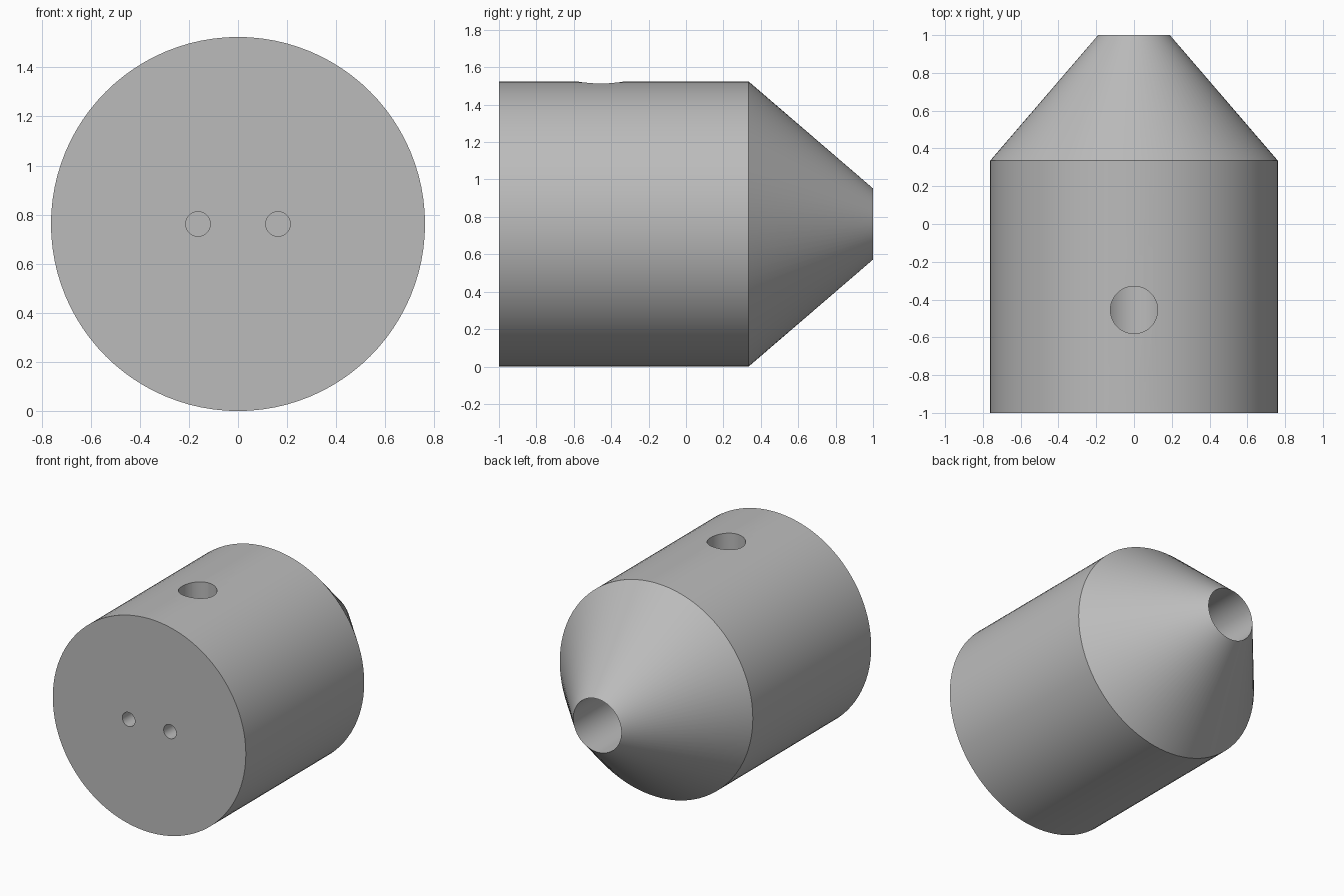
import bpy, bmesh, math
from mathutils import Matrix, Vector

cube = bpy.data.objects.get("Cube")
if cube:
    bpy.data.objects.remove(cube, do_unlink=True)

RADIUS = 0.762
BORE = 0.19
SEGMENTS = 96

grey = bpy.data.materials.new("plain_grey")
grey.use_nodes = True
color = (0.5, 0.5, 0.5, 1)
grey.diffuse_color = color
grey.node_tree.nodes["Principled BSDF"].inputs["Base Color"].default_value = color


def make_object(name, bm):
    bmesh.ops.recalc_face_normals(bm, faces=bm.faces)
    mesh = bpy.data.meshes.new(name)
    bm.to_mesh(mesh)
    bm.free()
    mesh.materials.append(grey)
    obj = bpy.data.objects.new(name, mesh)
    bpy.context.collection.objects.link(obj)
    return obj


def lathe(name, profile):
    """Spin (radius, y) points around the horizontal y axis."""
    bm = bmesh.new()
    verts = [bm.verts.new((r, y, RADIUS)) for r, y in profile]
    edges = [bm.edges.new(pair) for pair in zip(verts, verts[1:])]
    bmesh.ops.spin(bm, geom=verts + edges, cent=(0, 0, RADIUS), axis=(0, 1, 0),
                   angle=math.tau, steps=SEGMENTS)
    bmesh.ops.remove_doubles(bm, verts=bm.verts, dist=0.0001)
    return make_object(name, bm)


def drill(body, name, radius, start, end):
    """Cut a round hole between two points."""
    start, end = Vector(start), Vector(end)
    axis = end - start
    turn = axis.to_track_quat('Z', 'Y').to_matrix().to_4x4()
    bm = bmesh.new()
    bmesh.ops.create_cone(bm, cap_ends=True, segments=48, radius1=radius,
                          radius2=radius, depth=axis.length,
                          matrix=Matrix.Translation((start + end) / 2) @ turn)
    cutter = make_object(name, bm)
    cutter.hide_render = True
    cutter.hide_set(True)
    mod = body.modifiers.new(name, 'BOOLEAN')
    mod.operation = 'DIFFERENCE'
    mod.solver = 'EXACT'
    mod.object = cutter
    return cutter


# Cylinder with a tapered nose and a deep bore opening at the tip
body = lathe("tapered_body", [(0, -1), (RADIUS, -1), (RADIUS, 0.335), (BORE, 1),
                              (BORE, -0.66), (0, -0.66)])

# Top port reaching the bore, and two blind holes in the flat end
cutters = [drill(body, "top_port_cutter", 0.125,
                 (0, -0.455, 2), (0, -0.455, RADIUS))]
for side, x in (("right", -0.163), ("left", 0.163)):
    cutters.append(drill(body, side + "_pin_hole_cutter", 0.05,
                         (x, -1.2, RADIUS), (x, -0.8, RADIUS)))

# Apply the cuts and drop the cutters
bpy.ops.object.select_all(action='DESELECT')
body.select_set(True)
bpy.context.view_layer.objects.active = body
for mod in list(body.modifiers):
    bpy.ops.object.modifier_apply(modifier=mod.name)
for cutter in cutters:
    bpy.data.objects.remove(cutter, do_unlink=True)
bpy.ops.object.shade_smooth_by_angle(angle=math.radians(30))
